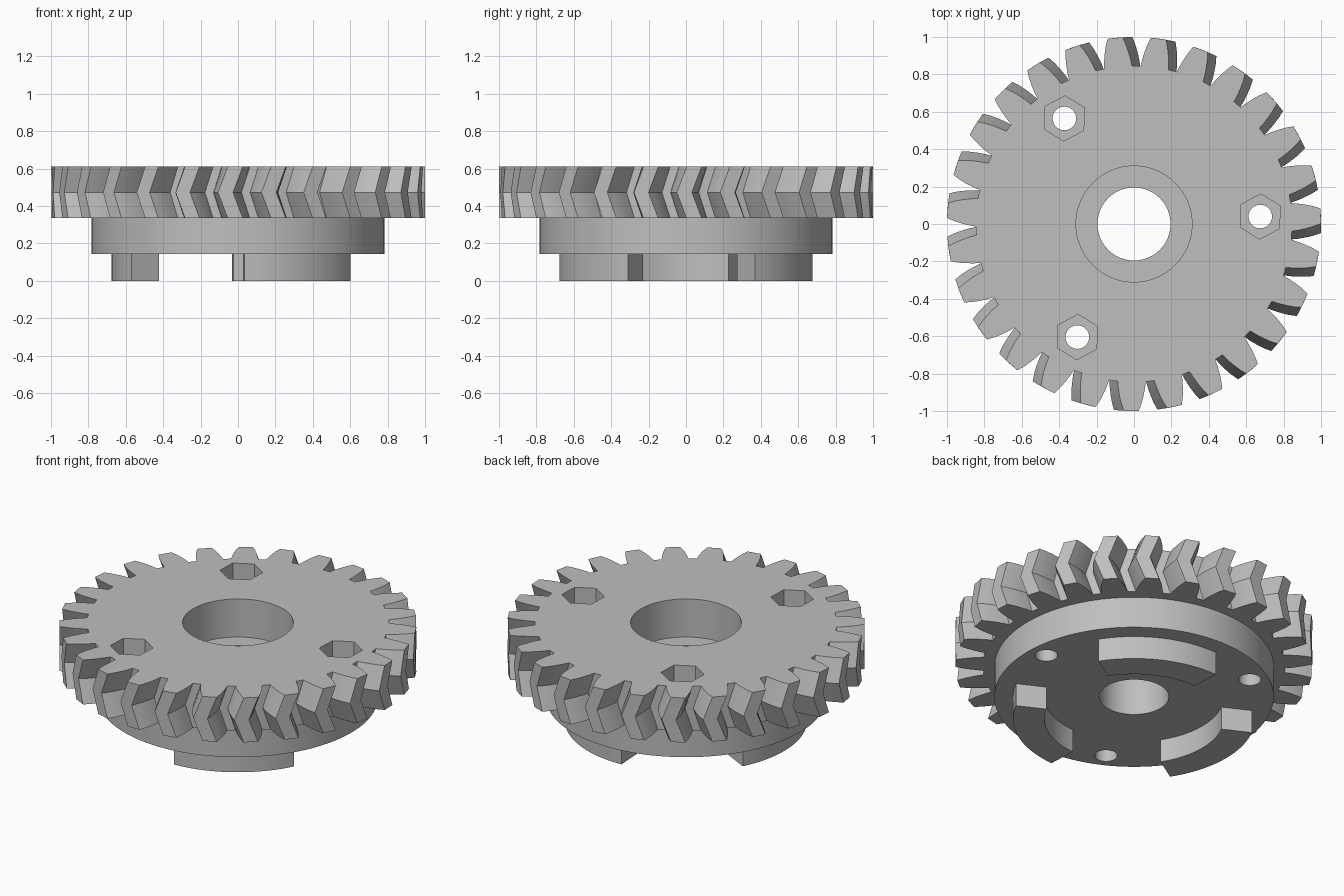
import bpy
import bmesh
from math import cos, sin, radians, tau

if "Cube" in bpy.data.objects:
    bpy.data.objects.remove(bpy.data.objects["Cube"], do_unlink=True)

# Material
grey = bpy.data.materials.new("plain_grey")
grey.use_nodes = True
tone = (0.52, 0.52, 0.52, 1)
grey.diffuse_color = tone
grey.node_tree.nodes["Principled BSDF"].inputs["Base Color"].default_value = tone

# Main sizes
TEETH = 27
PITCH = 360 / TEETH
FIRST_TOOTH = 2.5
GEAR_LOW, GEAR_MID, GEAR_TOP = 0.335, 0.4725, 0.61
COLLAR_LOW = 0.142
TWIST = -3.0
BOLT_ANGLES = [3.4 + 120 * i for i in range(3)]
BOLT_RADIUS = 0.676


def polar(r, deg):
    return r * cos(radians(deg)), r * sin(radians(deg))


def circle(r, sides=96, centre=(0, 0), start=0):
    return [(centre[0] + r * cos(radians(start) + tau * i / sides),
             centre[1] + r * sin(radians(start) + tau * i / sides)) for i in range(sides)]


def prism(name, outline, layers):
    """Stack an outline at (height, twist in degrees) layers and close the ends."""
    bm = bmesh.new()
    rings = []
    for z, turn in layers:
        c, s = cos(radians(turn)), sin(radians(turn))
        rings.append([bm.verts.new((x * c - y * s, x * s + y * c, z)) for x, y in outline])
    n = len(outline)
    for low, high in zip(rings, rings[1:]):
        for i in range(n):
            j = (i + 1) % n
            bm.faces.new((low[i], low[j], high[j], high[i]))
    bm.faces.new(rings[0][::-1])
    bm.faces.new(rings[-1])
    mesh = bpy.data.meshes.new(name)
    bm.to_mesh(mesh)
    bm.free()
    mesh.materials.append(grey)
    obj = bpy.data.objects.new(name, mesh)
    bpy.context.collection.objects.link(obj)
    return obj


def combine(body, tool, operation):
    """Apply a boolean and remove the tool."""
    tool.hide_render = True
    mod = body.modifiers.new("combine", "BOOLEAN")
    mod.operation = operation
    mod.solver = "EXACT"
    mod.object = tool
    bpy.context.view_layer.objects.active = body
    bpy.ops.object.modifier_apply(modifier=mod.name)
    bpy.data.objects.remove(tool, do_unlink=True)


# Toothed wheel: curved flanks as (radius, half angle), swept in a chevron
flank = [(0.845, 5.1), (0.88, 4.65), (0.92, 4.0), (0.96, 3.25), (1.0, 2.3)]
outline = []
for t in range(TEETH):
    mid = FIRST_TOOTH + t * PITCH
    outline += [polar(r, mid - half) for r, half in flank]
    outline += [polar(r, mid + half) for r, half in reversed(flank)]
wheel = prism("herringbone_gear", outline,
              [(GEAR_LOW, 0), (GEAR_MID, TWIST), (GEAR_TOP, 0)])

# Collar beneath the wheel
combine(wheel, prism("collar", circle(0.782, 128), [(COLLAR_LOW, 0), (0.42, 0)]), "UNION")

# Three curved drive lugs between the bolt holes
STEPS = 20
for bolt in BOLT_ANGLES:
    angles = [bolt + 29.6 + 59.7 * i / STEPS for i in range(STEPS + 1)]
    arc = [polar(0.677, a) for a in angles] + [polar(0.502, a) for a in reversed(angles)]
    combine(wheel, prism("drive_lug", arc, [(0, 0), (0.25, 0)]), "UNION")

# Stepped central bore
combine(wheel, prism("bore_cutter", circle(0.195), [(-0.1, 0), (0.8, 0)]), "DIFFERENCE")
combine(wheel, prism("recess_cutter", circle(0.31), [(0.375, 0), (0.8, 0)]), "DIFFERENCE")

# Bolt holes with hexagonal nut pockets
for bolt in BOLT_ANGLES:
    spot = polar(BOLT_RADIUS, bolt)
    combine(wheel, prism("bolt_cutter", circle(0.063, 40, spot), [(-0.1, 0), (0.8, 0)]), "DIFFERENCE")
    combine(wheel, prism("nut_cutter", circle(0.121, 6, spot, 28), [(0.42, 0), (0.8, 0)]), "DIFFERENCE")

# Smooth round walls, crisp edges
bpy.ops.object.select_all(action="DESELECT")
wheel.select_set(True)
bpy.context.view_layer.objects.active = wheel
bpy.ops.object.shade_smooth_by_angle(angle=radians(30))
